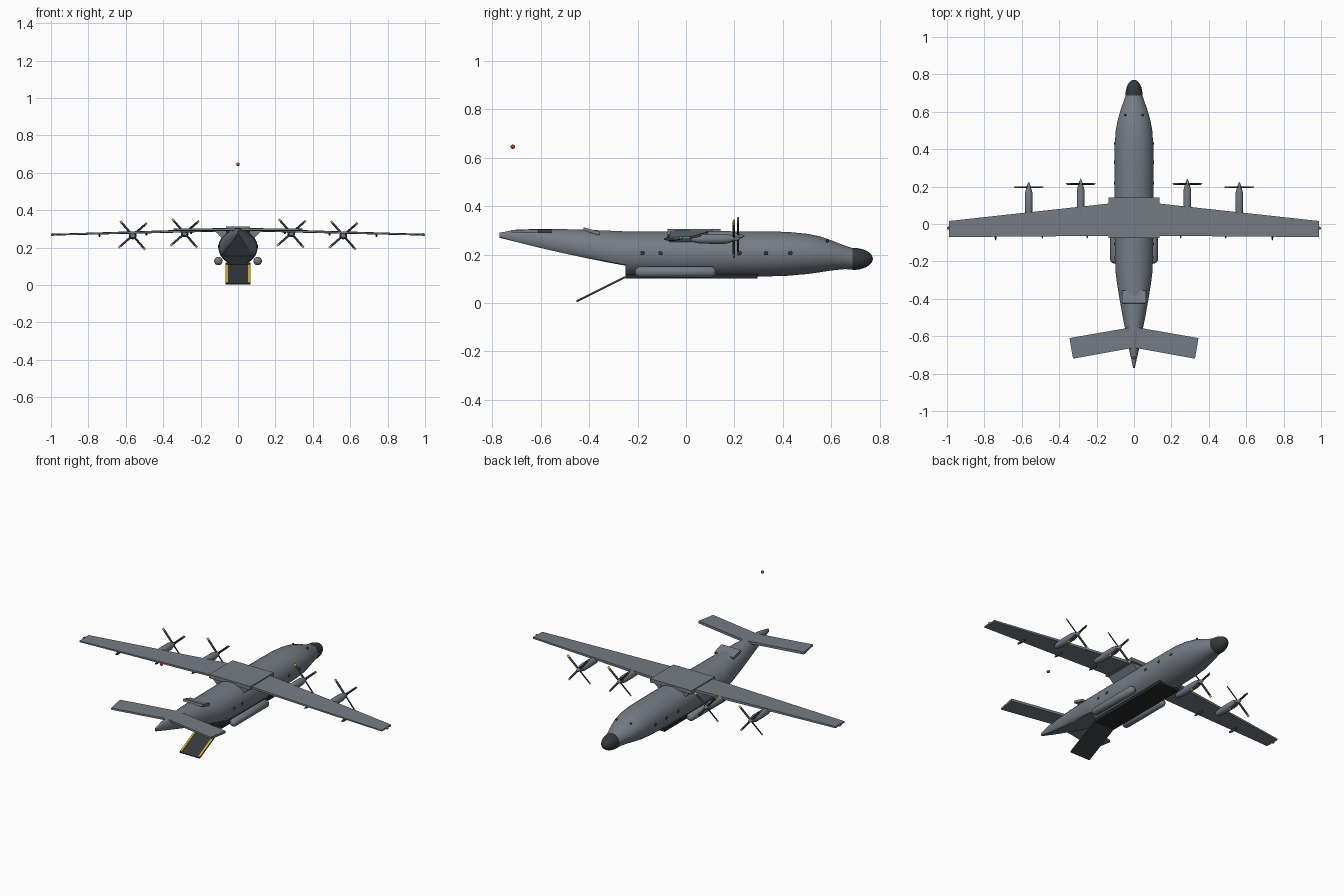
import bpy, bmesh, math
from mathutils import Matrix, Vector

if "Cube" in bpy.data.objects:
    bpy.data.objects.remove(bpy.data.objects["Cube"])


def material(name, rgb):
    m = bpy.data.materials.new(name)
    m.use_nodes = True
    m.diffuse_color = (*rgb, 1)
    m.node_tree.nodes["Principled BSDF"].inputs["Base Color"].default_value = (*rgb, 1)
    return m


GREY = material("airframe grey", (0.18, 0.2, 0.235))
DARK = material("dark grey", (0.035, 0.04, 0.046))
BLACK = material("near black", (0.02, 0.022, 0.025))
YELLOW = material("warning yellow", (0.75, 0.48, 0.03))
RED = material("red lamp", (0.6, 0.03, 0.04))
GREEN = material("green lamp", (0.02, 0.35, 0.08))


def finish(name, bm, mats, smooth=True):
    bmesh.ops.recalc_face_normals(bm, faces=bm.faces)
    mesh = bpy.data.meshes.new(name)
    bm.to_mesh(mesh)
    bm.free()
    for m in mats:
        mesh.materials.append(m)
    ob = bpy.data.objects.new(name, mesh)
    bpy.context.collection.objects.link(ob)
    if smooth:
        bpy.ops.object.select_all(action='DESELECT')
        ob.select_set(True)
        bpy.context.view_layer.objects.active = ob
        bpy.ops.object.shade_smooth_by_angle(angle=math.radians(35))
    return ob


def loft(name, rings, mats, rule=None, smooth=True):
    """Skin a list of equal-length rings and close both ends."""
    bm = bmesh.new()
    vs = [[bm.verts.new(p) for p in r] for r in rings]
    n = len(vs[0])
    for a, b in zip(vs, vs[1:]):
        for i in range(n):
            bm.faces.new((a[i], a[(i + 1) % n], b[(i + 1) % n], b[i]))
    bm.faces.new(vs[0])
    bm.faces.new(vs[-1])
    if rule:
        for f in bm.faces:
            f.material_index = rule(f)
    return finish(name, bm, mats, smooth)


def box(name, center, size, mat, tilt=0):
    bm = bmesh.new()
    bmesh.ops.create_cube(bm, size=1, matrix=Matrix.Translation(center)
                          @ Matrix.Rotation(tilt, 4, 'X') @ Matrix.Diagonal((*size, 1)))
    return finish(name, bm, [mat], False)


def ball(name, center, radii, mat, seg=16):
    bm = bmesh.new()
    bmesh.ops.create_uvsphere(bm, u_segments=seg, v_segments=seg // 2, radius=1,
                              matrix=Matrix.Translation(center) @ Matrix.Diagonal((*radii, 1)))
    return finish(name, bm, [mat])


def ring(y, w, top, bottom, x=0, floor=None, n=32):
    """Ellipse across y, optionally cut flat at a floor height."""
    zc, h = (top + bottom) / 2, (top - bottom) / 2
    pts = []
    for i in range(n):
        a = math.tau * (i + 0.5) / n
        z = zc + h * math.sin(a)
        pts.append((x + w * math.cos(a), y, z if floor is None else max(z, floor)))
    return pts


def turned(name, x, z, profile, mat, n=20):
    return loft(name, [ring(y, r, z + r, z - r, x, n=n) for y, r in profile], [mat])


# Fuselage
body = [(-0.25, 0.1, 0.296, 0.108), (0.0, 0.105, 0.296, 0.106), (0.3, 0.105, 0.296, 0.108),
        (0.42, 0.104, 0.294, 0.112), (0.5, 0.098, 0.286, 0.119), (0.55, 0.089, 0.276, 0.126),
        (0.6, 0.075, 0.259, 0.134), (0.65, 0.058, 0.239, 0.139), (0.69, 0.044, 0.226, 0.139)]
loft("fuselage", [ring(*s) for s in body], [GREY, BLACK],
     lambda f: 1 if f.calc_center_median().y < -0.249 else 0)

# Upswept tail with flat underside
tail = [(-0.77, 0.004, 0.29, 0.268, 0.269), (-0.7, 0.02, 0.303, 0.24, 0.252),
        (-0.6, 0.04, 0.306, 0.21, 0.227), (-0.5, 0.06, 0.305, 0.178, 0.204),
        (-0.4, 0.078, 0.302, 0.148, 0.183), (-0.32, 0.091, 0.299, 0.125, 0.167),
        (-0.249, 0.1, 0.296, 0.108, 0.154)]
loft("tail_cone", [ring(y, w, t, b, floor=fl) for y, w, t, b, fl in tail], [GREY])

# Nose cap
cap = []
for k in range(9):
    a = math.pi / 2 * k / 8.3
    r = 0.046 * math.cos(a)
    cap.append(ring(0.688 + 0.083 * math.sin(a), r, 0.182 + r, 0.182 - r))
loft("nose_cap", cap, [DARK])

# Belly floor, loading ramp and its edge stripes
box("belly_floor", (0, 0.022, 0.111), (0.132, 0.545, 0.018), BLACK)
slope = math.atan2(0.1, 0.2)
box("ramp", (0, -0.351, 0.0565), (0.132, 0.226, 0.007), DARK, slope)
for s in (-1, 1):
    box("ramp_stripe", (s * 0.06, -0.352, 0.0595), (0.011, 0.215, 0.004), YELLOW, slope)

# Tilted panel on the rear spine
box("spine_panel", (0, -0.39, 0.296), (0.126, 0.07, 0.014), GREY, -0.28)

# Centre wing box and fairing below it
box("wing_centre", (0, 0.033, 0.294), (0.27, 0.218, 0.022), GREY)
loft("wing_fairing", [[(sx * w, y, z) for sx, y in ((-1, -0.07), (1, -0.07), (1, 0.13), (-1, 0.13))]
                      for z, w in ((0.25, 0.085), (0.284, 0.12))], [GREY], smooth=False)


def blade_pts(x, lead, trail, z, t):
    """Four-sided wing section with slightly thinner trailing edge."""
    return [(x, lead, z - t * 0.4), (x, lead, z + t * 0.4),
            (x, trail, z + t * 0.3), (x, trail, z - t * 0.3)]


def propeller(x, y, z, phase):
    for k in range(4):
        a = phase + k * math.pi / 2
        bm = bmesh.new()
        turn = (Matrix.Translation((x, y, z)) @ Matrix.Rotation(-a, 4, 'Y')
                @ Matrix.Rotation(0.5, 4, 'X'))
        for r0, r1, index in ((0.01, 0.088, 0), (0.088, 0.101, 1)):
            made = bmesh.ops.create_cube(bm, size=1, matrix=turn
                                         @ Matrix.Translation(((r0 + r1) / 2, 0, 0))
                                         @ Matrix.Diagonal((r1 - r0, 0.004, 0.011, 1)))
            for f in {f for v in made["verts"] for f in v.link_faces}:
                f.material_index = index
        finish("propeller_blade", bm, [DARK, YELLOW], False)


for s, side in ((1, "left"), (-1, "right")):
    # Wing and tailplane
    loft(side + "_wing", [blade_pts(s * 0.1, 0.113, -0.063, 0.293, 0.02),
                          blade_pts(s * 0.99, 0.016, -0.07, 0.269, 0.012)], [GREY], smooth=False)
    loft(side + "_tailplane", [blade_pts(0, -0.55, -0.661, 0.296, 0.018),
                               blade_pts(s * 0.345, -0.61, -0.72, 0.296, 0.018)],
         [GREY], smooth=False)
    tip = loft  # sweep the tailplane tip slightly inward at the back
    plane = bpy.data.objects[side + "_tailplane"].data
    for v in plane.vertices:
        if v.co.y < -0.7:
            v.co.x = s * 0.326

    # Engines and propellers
    for x, front, z in ((0.285, 0.2, 0.276), (0.563, 0.183, 0.265)):
        turned("engine_nacelle", s * x, z, [(0.02, 0.012), (0.05, 0.019), (0.1, 0.021),
                                            (front - 0.02, 0.021), (front, 0.016)], GREY)
        turned("spinner", s * x, z, [(front, 0.015), (front + 0.015, 0.012),
                                     (front + 0.03, 0.007), (front + 0.042, 0.001)], GREY)
        propeller(s * x, front + 0.014, z, math.radians(41))

    # Flap track fairings
    for x, back in ((0.25, -0.078), (0.49, -0.08), (0.74, -0.092)):
        ball("flap_fairing", (s * x, back + 0.035, 0.287 - x * 0.031), (0.006, 0.035, 0.008), DARK, 10)

    # Side pod
    pod = []
    for k in range(-6, 7):
        a = math.pi / 2 * k / 6.3
        y = -0.043 + math.copysign(0.145, k) + 0.023 * math.sin(a) if k else -0.043
        pod.append((y, 0.0225 * math.cos(a) if abs(k) > 1 else 0.0225))
    turned("side_pod", s * 0.105, 0.128, pod, GREY)

    # Round cabin windows and cockpit window
    for y, x in ((-0.18, 0.1015), (-0.105, 0.103), (0.22, 0.105), (0.33, 0.105), (0.43, 0.103)):
        ball("cabin_window", (s * x, y, 0.206), (0.003, 0.009, 0.009), DARK, 12)
    ball("cockpit_window", (s * 0.047, 0.583, 0.256), (0.006, 0.006, 0.006), DARK, 12)

    # Wing tip lamp
    ball(side + "_tip_lamp", (s * 0.992, -0.022, 0.269), (0.008, 0.008, 0.008),
         GREEN if s > 0 else RED, 12)

# High beacon above the tail
ball("beacon", (0, -0.715, 0.645), (0.009, 0.009, 0.009), RED, 16)
